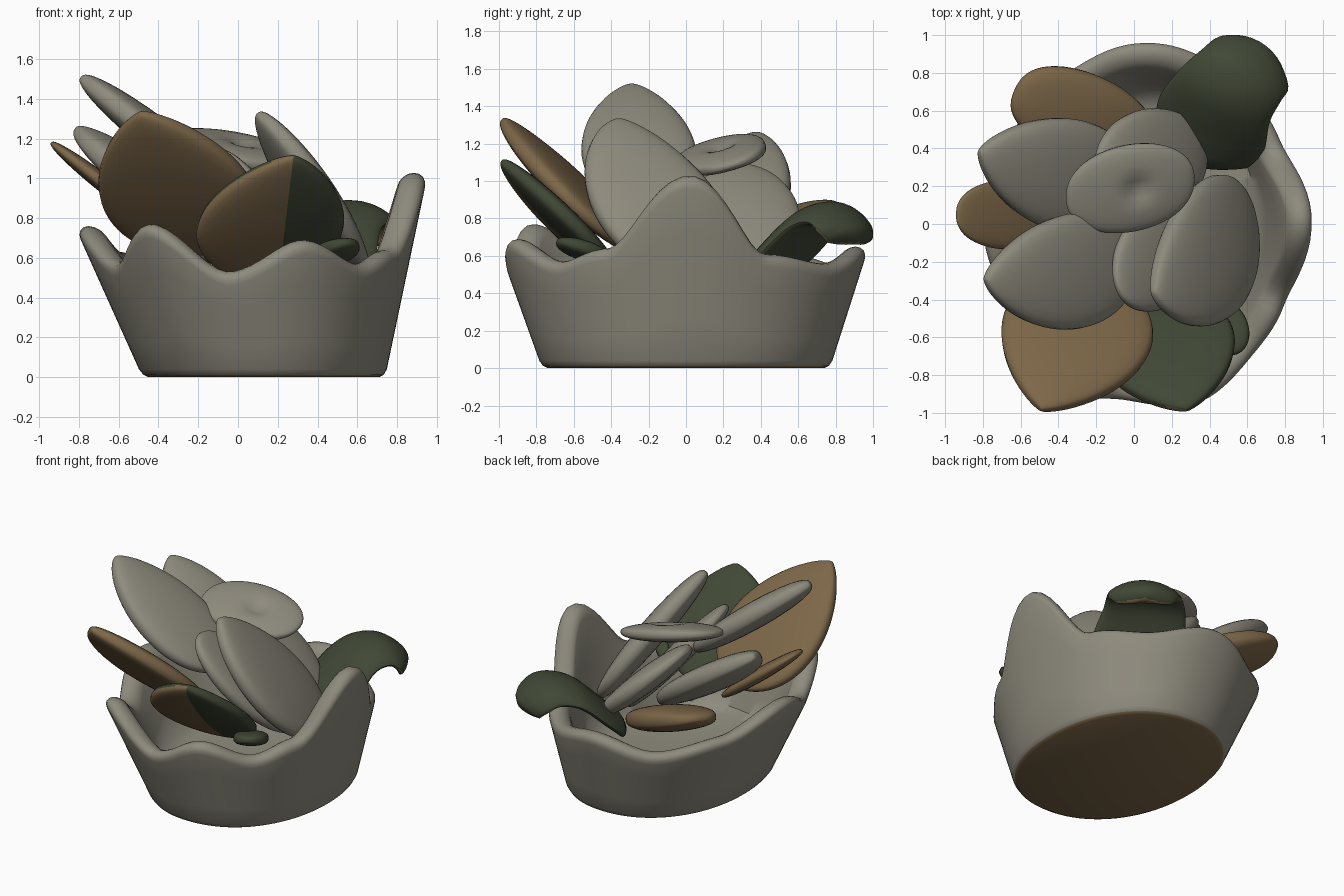
import bpy, bmesh, math
from mathutils import Vector

cube = bpy.data.objects.get("Cube")
if cube:
    bpy.data.objects.remove(cube, do_unlink=True)


def material(name, rgb):
    m = bpy.data.materials.new(name)
    m.use_nodes = True
    m.diffuse_color = (*rgb, 1)
    m.node_tree.nodes["Principled BSDF"].inputs["Base Color"].default_value = (*rgb, 1)
    return m


GREY = material("stone grey", (0.27, 0.255, 0.205))
BROWN = material("tan brown", (0.205, 0.137, 0.066))
GREEN = material("dark green", (0.052, 0.064, 0.036))


def loft(name, rings, mats, rule=None, cut=None):
    """Skin closed rings into a smooth capped solid; rule picks each face's material,
    cut is a plane that gives a clean colour border."""
    bm = bmesh.new()
    loops = [[bm.verts.new(p) for p in ring] for ring in rings]
    n = len(loops[0])
    for a, b in zip(loops, loops[1:]):
        for i in range(n):
            j = (i + 1) % n
            bm.faces.new((a[i], a[j], b[j], b[i]))
    bm.faces.new(loops[0][::-1])
    bm.faces.new(loops[-1])
    bmesh.ops.recalc_face_normals(bm, faces=bm.faces)
    if cut:
        bmesh.ops.bisect_plane(bm, geom=bm.verts[:] + bm.edges[:] + bm.faces[:],
                               plane_co=cut[0], plane_no=cut[1])
    if rule:
        bm.normal_update()
        for f in bm.faces:
            f.material_index = rule(f)
    mesh = bpy.data.meshes.new(name)
    bm.to_mesh(mesh)
    bm.free()
    for m in mats:
        mesh.materials.append(m)
    ob = bpy.data.objects.new(name, mesh)
    bpy.context.collection.objects.link(ob)
    bpy.ops.object.select_all(action='DESELECT')
    ob.select_set(True)
    bpy.context.view_layer.objects.active = ob
    bpy.ops.object.shade_smooth_by_angle(angle=math.radians(50))


def soft_power(v, p):
    return math.copysign(abs(v) ** p, v)


# Bowl: wavy rim heights at angles around the wall
RIM = [(-180, 0.76), (-150, 0.58), (-125, 0.77), (-98, 0.53), (-70, 0.69),
       (-45, 0.57), (-25, 0.64), (2, 1.03), (27, 0.61), (55, 0.56), (88, 0.65),
       (118, 0.56), (150, 0.63), (180, 0.76)]


def rim_height(deg):
    for (a, za), (b, zb) in zip(RIM, RIM[1:]):
        if a <= deg <= b:
            t = (deg - a) / (b - a)
            return za + (zb - za) * t * t * (3 - 2 * t)


def wall_point(deg, z, inset):
    a = math.radians(deg)
    return Vector((0.13 - 0.12 * z + (0.61 + 0.33 * z - inset) * soft_power(math.cos(a), 0.94),
                   -0.02 * z + (0.77 + 0.34 * z - inset) * soft_power(math.sin(a), 0.94), z))


def bowl():
    angles = [-180 + 3 * i for i in range(120)]
    thick, floor = 0.14, 0.18
    rings = []
    for z, inset in ((0, 0.03), (0.012, 0.01), (0.04, 0)):
        rings.append([wall_point(a, z, inset) for a in angles])
    for t in (0.25, 0.5, 0.75, 1):
        rings.append([wall_point(a, 0.04 + t * (rim_height(a) - 0.11), 0) for a in angles])
    for k in range(1, 8):
        c = math.pi * k / 8
        rings.append([wall_point(a, rim_height(a) - 0.07 + 0.07 * math.sin(c),
                                 thick * (1 - math.cos(c)) / 2) for a in angles])
    for t in (1, 0.7, 0.4, 0.1, 0):
        rings.append([wall_point(a, floor + t * (rim_height(a) - 0.07 - floor),
                                 thick + (0.08 if t == 0 else 0)) for a in angles])
    loft("bowl", rings, [GREY, BROWN],
         lambda f: int(f.calc_center_median().z < 0.008))


bowl()


def petal(name, base, tip, side, width, thick, mats, point=0.8, root=0.5,
          bend=0.0, dent=0.0, rule=None, cut=None):
    """Puffy leaf from base to tip, spread along side; point and root sharpen the ends."""
    base, tip, side = Vector(base), Vector(tip), Vector(side).normalized()
    up = (tip - base).cross(side).normalized()
    if up.z < 0:
        up = -up
    peak = root / (root + point)
    top = peak ** root * (1 - peak) ** point
    rings = []
    for i in range(33):
        u = 0.0005 + 0.999 * (1 - math.cos(math.pi * i / 32)) / 2
        w = width / 2 * u ** root * (1 - u) ** point / top
        h = thick / 2 * math.sin(math.pi * u) ** 0.4
        mid = base.lerp(tip, u) + up * bend * 4 * u * (1 - u)
        ring = []
        for k in range(32):
            a = 2 * math.pi * k / 32
            c, s = math.cos(a), math.sin(a)
            lift = h * soft_power(s, 0.65)
            if s > 0:
                lift -= dent * math.exp(-((u - 0.55) ** 2 * 90 + c * c * 14))
            ring.append(mid + side * w * c + up * lift)
        rings.append(ring)
    pick = (lambda f: rule(f, up)) if rule else None
    loft(name, rings, mats, pick, cut)


# Tan leaves
petal("front_tan_leaf", (-0.17, -0.28, 0.62), (-0.49, -0.985, 1.33), (0.76, -0.25, 0.1),
      0.8, 0.16, [BROWN], point=0.78, root=0.52)
petal("back_tan_leaf", (0.1, 0.44, 0.58), (-0.63, 0.71, 0.87), (0.3, 0.65, 0.1),
      0.45, 0.18, [BROWN], point=0.4)
petal("side_tan_leaf", (-0.35, 0.05, 0.72), (-0.94, 0.05, 1.18), (0, 1, 0),
      0.37, 0.09, [BROWN], point=0.45)

# Green leaf with a half-tan underside
SPLIT_AT, SPLIT_DIR = Vector((0.28, -1, 1.12)), Vector((1, 0, -0.12))
petal("front_green_leaf", (0.08, -0.38, 0.5), (0.28, -0.985, 1.11), (0.75, 0.16, -0.05),
      0.74, 0.14, [GREEN, BROWN], point=0.75, root=0.52, cut=(SPLIT_AT, SPLIT_DIR),
      rule=lambda f, up: int(f.normal.dot(up) < 0.1 and
                             (f.calc_center_median() - SPLIT_AT).dot(SPLIT_DIR) < 0))
petal("small_green_leaf", (0.42, -0.42, 0.58), (0.56, -0.68, 0.68), (0.8, 0.5, 0),
      0.23, 0.1, [GREEN], point=0.5)

# Grey petals
petal("left_petal", (-0.02, 0.17, 0.66), (-0.82, 0.385, 1.25), (0.2, 0.6, 0),
      0.6, 0.19, [GREY], point=0.72)
petal("tall_left_petal", (0.02, -0.22, 0.88), (-0.79, -0.29, 1.51), (0.05, 1, 0),
      0.62, 0.18, [GREY], point=0.72)
petal("back_petal", (0.38, 0.32, 0.55), (-0.2, 0.34, 1.08), (0.1, 1, -0.2),
      0.58, 0.16, [GREY], point=0.5)
petal("right_petal", (0.64, 0.02, 0.47), (0.1, -0.36, 1.33), (-0.15, 0.77, -0.05),
      0.74, 0.18, [GREY], point=0.7, bend=0.01)
petal("inner_petal", (0.43, 0.03, 0.45), (-0.1, -0.3, 1.14), (-0.15, 0.77, -0.05),
      0.58, 0.15, [GREY], point=0.5)
petal("top_petal", (-0.36, 0.14, 1.2), (0.32, 0.24, 1.08), (0, 1, 0.28),
      0.48, 0.125, [GREY], point=0.45, root=0.45, dent=0.04)


# Green leaf that arches over the rim and curls down
def curled_leaf():
    path = [Vector(p) for p in ((0.31, 0.32, 0.44), (0.39, 0.49, 0.62), (0.47, 0.66, 0.79),
                                (0.57, 0.79, 0.83), (0.65, 0.88, 0.76), (0.68, 0.92, 0.67))]
    widths = (0.48, 0.62, 0.55, 0.5, 0.46, 0.3)
    rings = []
    count = len(path) - 1
    for i in range(41):
        u = min(i / 40 * count, count - 0.0001)
        j, t = int(u), u - int(u)
        yaw = math.radians(-25 - 14 * i / 40)
        side = Vector((math.cos(yaw), math.sin(yaw), 0))

        def spline(v):
            p = [v[max(j - 1, 0)], v[j], v[j + 1], v[min(j + 2, count)]]
            return (p[1] * 2 + (p[2] - p[0]) * t + (p[0] * 2 - p[1] * 5 + p[2] * 4 - p[3]) * t * t
                    + (p[1] * 3 - p[0] - p[2] * 3 + p[3]) * t ** 3) / 2

        taper = max(0.02, min(1, i / 4, (40 - i) / 4)) ** 0.5
        w, h = spline(widths) / 2 * taper, 0.06 * taper
        j0 = path[min(j + 1, count)] - path[max(j - 1, 0)]
        j1 = path[min(j + 2, count)] - path[j]
        up = side.cross(j0.normalized().lerp(j1.normalized(), t)).normalized()
        mid = spline(path)
        ring = []
        for k in range(28):
            a = 2 * math.pi * k / 28
            c, s = math.cos(a), math.sin(a)
            ring.append(mid + side * w * c + up * (h * s - 0.05 * c * c * taper))
        rings.append(ring)
    # tan patch under the curled tip, bounded by a plane across the leaf
    edge, along = path[3], Vector((0.5, 0.86, -0.4))
    loft("curled_green_leaf", rings, [GREEN, BROWN],
         lambda f: int(f.normal.dot(Vector((0.3, 0.6, 0.75))) < -0.2 and
                       (f.calc_center_median() - edge).dot(along) > 0.04),
         (edge + along.normalized() * 0.038, along))


curled_leaf()
